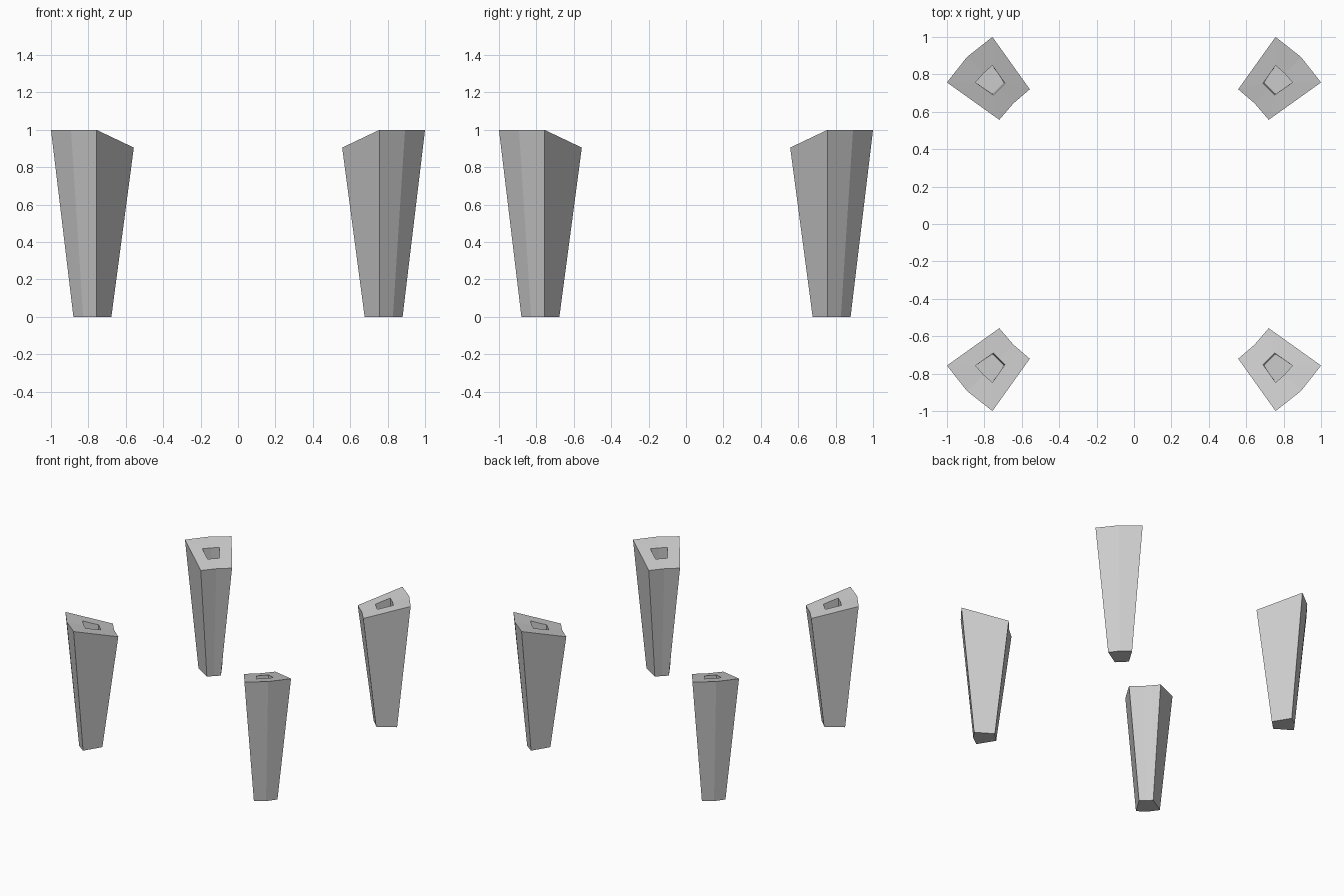
import bpy, bmesh

if "Cube" in bpy.data.objects:
    bpy.data.objects.remove(bpy.data.objects["Cube"])


def ring(outer, outer_mid, inner, inner_mid, z_out, z_in):
    """Six-sided section, symmetric about the corner diagonal."""
    (a, b), (c, d) = outer, inner
    return [(a, b, z_out), (outer_mid, outer_mid, z_out), (b, a, z_out),
            (d, c, z_in), (inner_mid, inner_mid, z_in), (c, d, z_in)]


# Leg sections: foot, sloping top rim, socket rim, socket floor
foot = ring((0.757, 0.88), 0.828, (0.677, 0.75), 0.715, 0, 0)
rim = ring((0.757, 1.0), 0.893, (0.557, 0.72), 0.645, 1.0, 0.905)
socket = ring((0.757, 0.847), 0.805, (0.69, 0.752), 0.721, 0.968, 0.937)
floor = ring((0.757, 0.847), 0.805, (0.696, 0.757), 0.727, 0.67, 0.67)

bm = bmesh.new()
loops = [[bm.verts.new(p) for p in sec] for sec in (foot, rim, socket, floor)]
for lo, hi in zip(loops, loops[1:]):
    for i in range(6):
        j = (i + 1) % 6
        bm.faces.new((lo[i], lo[j], hi[j], hi[i]))
bm.faces.new(loops[0])
bm.faces.new(loops[-1])
bmesh.ops.recalc_face_normals(bm, faces=bm.faces)

mesh = bpy.data.meshes.new("corner_legs")
bm.to_mesh(mesh)
bm.free()
legs = bpy.data.objects.new("corner_legs", mesh)
bpy.context.collection.objects.link(legs)

# Repeat the leg at all four corners
mirror = legs.modifiers.new("four_corners", 'MIRROR')
mirror.use_axis = (True, True, False)
mirror.use_mirror_merge = False
